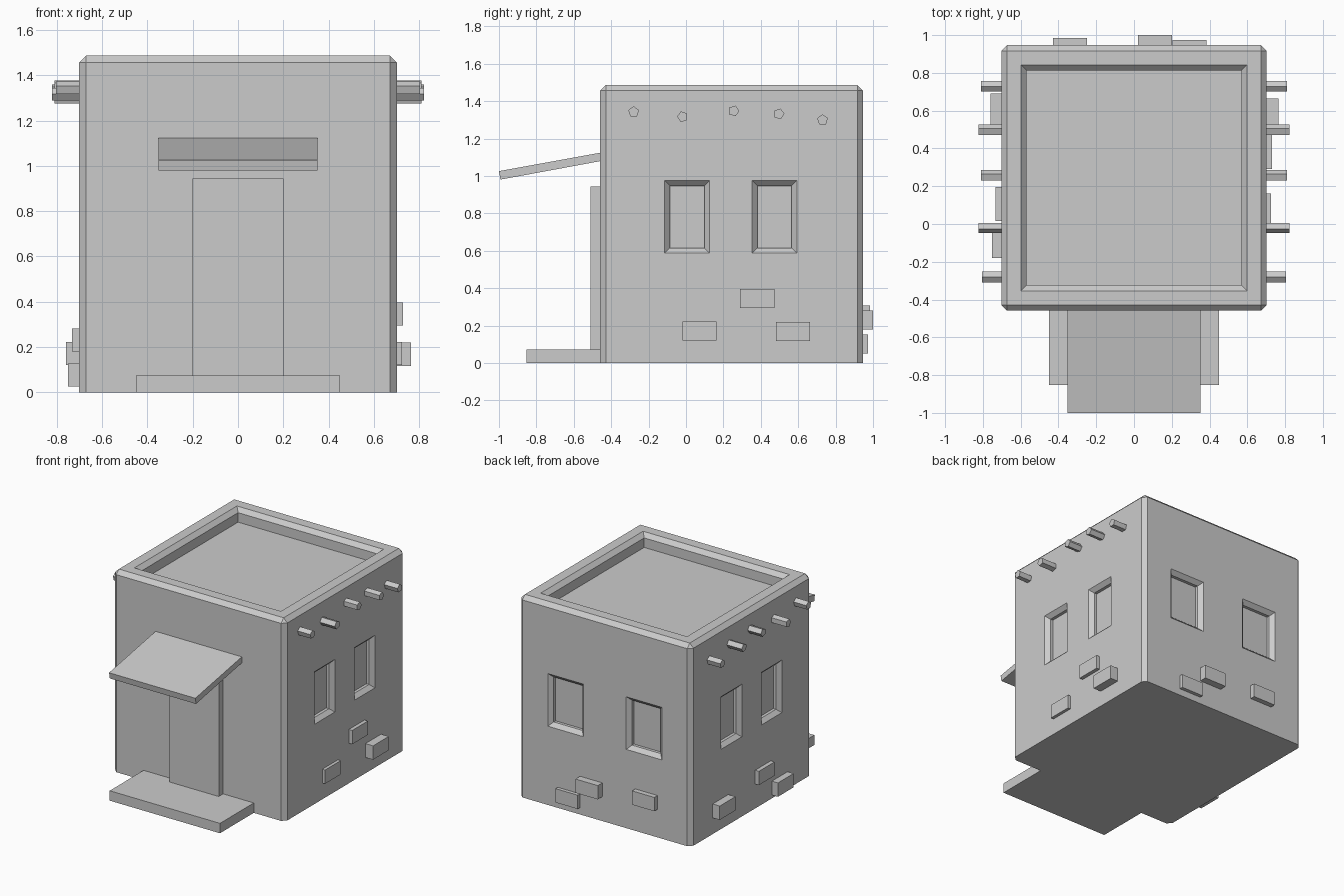
import bpy, bmesh, math
from mathutils import Vector

if "Cube" in bpy.data.objects:
    bpy.data.objects.remove(bpy.data.objects["Cube"])

CY = 0.244            # building centre in y
HALF = 0.7025         # half width of the building
TOP = 1.487


def finish(bm, name):
    bmesh.ops.recalc_face_normals(bm, faces=bm.faces)
    me = bpy.data.meshes.new(name)
    bm.to_mesh(me)
    bm.free()
    ob = bpy.data.objects.new(name, me)
    bpy.context.collection.objects.link(ob)
    return ob


def loft(bm, rings):
    """Capped skin through equally long rings of points."""
    vs = [[bm.verts.new(p) for p in r] for r in rings]
    n = len(vs[0])
    for a, b in zip(vs, vs[1:]):
        for i in range(n):
            j = (i + 1) % n
            bm.faces.new((a[i], a[j], b[j], b[i]))
    bm.faces.new(vs[0][::-1])
    bm.faces.new(vs[-1])


def extrude_x(name, profile, x0, x1):
    """Closed (y, z) profile stretched from x0 to x1."""
    bm = bmesh.new()
    loft(bm, [[(x, y, z) for y, z in profile] for x in (x0, x1)])
    return finish(bm, name)


def box(name, x0, x1, y0, y1, z0, z1):
    return extrude_x(name, [(y0, z0), (y1, z0), (y1, z1), (y0, z1)], x0, x1)


def recess(bm, centre, u, v, n, a, b, chamfer, depth):
    """Cutter for a pocket with a chamfered mouth; n points outward."""
    c, u, v, n = map(Vector, (centre, u, v, n))
    e = 0.01
    rings = []
    for grow, d in ((e, -e), (-chamfer, chamfer), (-chamfer, depth)):
        rings.append([c + u * sx * (a + grow) + v * sy * (b + grow) - n * d
                      for sx, sy in ((-1, -1), (1, -1), (1, 1), (-1, 1))])
    loft(bm, rings)


# Main block with chamfered upright and top edges
walls = box("walls", -HALF, HALF, CY - HALF, CY + HALF, 0, TOP)
bm = bmesh.new()
bm.from_mesh(walls.data)
edges = [e for e in bm.edges if any(v.co.z > 0.1 for v in e.verts)]
bmesh.ops.bevel(bm, geom=edges, offset=0.03, offset_type='OFFSET',
                segments=1, affect='EDGES')
bm.to_mesh(walls.data)
bm.free()

# Roof well and window pockets
bm = bmesh.new()
recess(bm, (0, CY, TOP), (1, 0, 0), (0, 1, 0), (0, 0, 1), 0.598, 0.598, 0.03, 0.1)
for s in (-1, 1):
    for y in (0.006, 0.473):
        recess(bm, (s * HALF, y, 0.782), (0, 1, 0), (0, 0, 1), (s, 0, 0),
               0.12, 0.194, 0.028, 0.05)
    recess(bm, (s * 0.32, CY + HALF, 0.775), (1, 0, 0), (0, 0, 1), (0, 1, 0),
           0.145, 0.194, 0.028, 0.05)
cutter = finish(bm, "pocket_cutter")
cutter.hide_render = True
mod = walls.modifiers.new("pockets", 'BOOLEAN')
mod.operation = 'DIFFERENCE'
mod.solver = 'EXACT'
mod.object = cutter
bpy.context.view_layer.objects.active = walls
bpy.ops.object.modifier_apply(modifier=mod.name)
bpy.data.objects.remove(cutter)

# Door, step and sloping awning
box("door", -0.2, 0.2, -0.51, -0.44, 0.0, 0.945)
box("step", -0.45, 0.45, -0.853, -0.44, 0.0, 0.073)
extrude_x("awning", [(-1.0, 1.026), (-0.992, 0.981), (-0.44, 1.083), (-0.44, 1.128)],
          -0.352, 0.352)

# Five-sided roof beams poking out of both sides: y, z, half length, turn
beams = [(-0.28, 1.343, 0.805, 90), (-0.018, 1.317, 0.823, 180),
         (0.255, 1.348, 0.81, 0), (0.497, 1.332, 0.823, 75),
         (0.73, 1.3, 0.81, 20)]
for i, (y, z, hx, turn) in enumerate(beams):
    ring = [math.radians(turn + 72 * k) for k in range(5)]
    extrude_x(f"roof_beam_{i + 1}",
              [(y + 0.03 * math.cos(t), z + 0.03 * math.sin(t)) for t in ring], -hx, hx)

# Loose bricks on the side walls: outer x, start y, start z
for i, (x, y, z) in enumerate([(0.725, -0.02, 0.12), (0.73, 0.29, 0.295),
                               (0.765, 0.482, 0.117), (-0.76, 0.51, 0.12),
                               (-0.733, 0.015, 0.18), (-0.752, -0.18, 0.025)]):
    inner = math.copysign(0.66, x)
    box(f"side_brick_{i + 1}", min(x, inner), max(x, inner), y, y + 0.182, z, z + 0.102)

# Loose bricks on the back wall: start x, outer y, start z
for i, (x, y, z) in enumerate([(0.203, 0.973, 0.05), (0.02, 1.0, 0.18),
                               (-0.43, 0.984, 0.207)]):
    box(f"back_brick_{i + 1}", x, x + 0.182, 0.9, y, z, z + 0.102)
